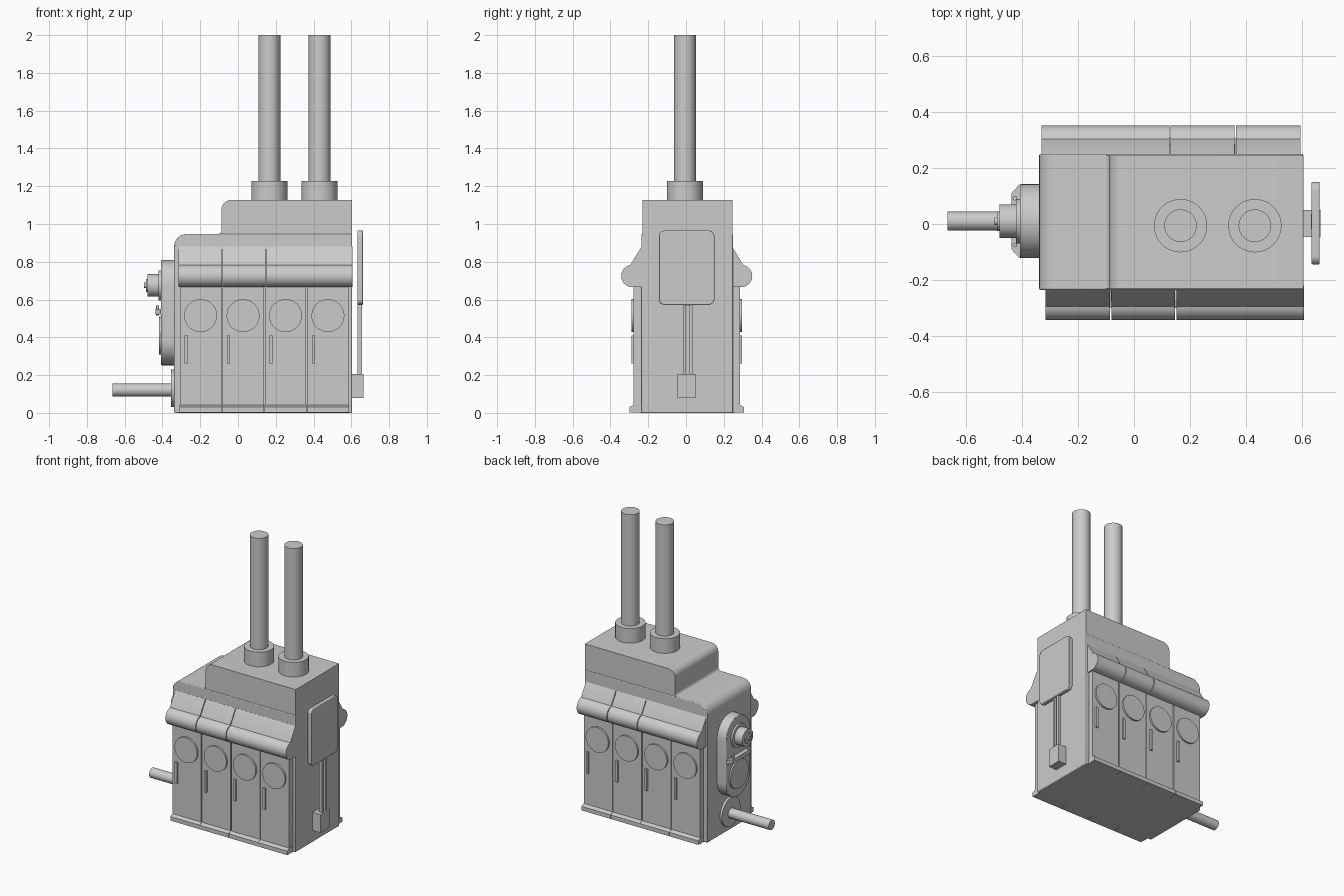
import bpy, bmesh
from math import sin, cos, radians, pi
from mathutils import Matrix

if "Cube" in bpy.data.objects:
    bpy.data.objects.remove(bpy.data.objects["Cube"])

IDENT = Matrix.Identity(4)
# half turn about the vertical centre line of the side fittings
TURN = Matrix.Translation((0.277, 0.008, 0)) @ Matrix.Rotation(pi, 4, 'Z')


def arc(cx, cy, r, a0, a1, n=10):
    return [(cx + r * cos(radians(a0 + (a1 - a0) * i / n)),
             cy + r * sin(radians(a0 + (a1 - a0) * i / n))) for i in range(n + 1)]


def rounded(u0, v0, u1, v1, r):
    return (arc(u1 - r, v1 - r, r, 0, 90) + arc(u0 + r, v1 - r, r, 90, 180)
            + arc(u0 + r, v0 + r, r, 180, 270) + arc(u1 - r, v0 + r, r, 270, 360))


def prism(name, pts, axis, a, b, mat=IDENT, bevel=0):
    """Extrude a closed 2D profile along an axis from a to b."""
    place = {'x': lambda u, v, w: (w, u, v), 'y': lambda u, v, w: (u, w, v),
             'z': lambda u, v, w: (u, v, w)}[axis]
    bm = bmesh.new()
    lo = [bm.verts.new(place(u, v, a)) for u, v in pts]
    hi = [bm.verts.new(place(u, v, b)) for u, v in pts]
    n = len(pts)
    bm.faces.new(lo)
    bm.faces.new(hi)
    for i in range(n):
        j = (i + 1) % n
        bm.faces.new((lo[i], lo[j], hi[j], hi[i]))
    bmesh.ops.remove_doubles(bm, verts=bm.verts, dist=1e-5)
    bmesh.ops.recalc_face_normals(bm, faces=bm.faces)
    bm.transform(mat)
    me = bpy.data.meshes.new(name)
    bm.to_mesh(me)
    bm.free()
    ob = bpy.data.objects.new(name, me)
    bpy.context.collection.objects.link(ob)
    if bevel:
        m = ob.modifiers.new("edge", 'BEVEL')
        m.width, m.segments, m.limit_method = bevel, 2, 'ANGLE'
    bpy.ops.object.select_all(action='DESELECT')
    ob.select_set(True)
    bpy.context.view_layer.objects.active = ob
    bpy.ops.object.shade_smooth_by_angle(angle=radians(32))
    return ob


def box(name, x0, x1, y0, y1, z0, z1, mat=IDENT, bevel=0):
    return prism(name, [(x0, y0), (x1, y0), (x1, y1), (x0, y1)], 'z', z0, z1, mat, bevel)


def cyl(name, u, v, r, axis, a, b, mat=IDENT, bevel=0):
    return prism(name, arc(u, v, r, 0, 360, 40)[:-1], axis, a, b, mat, bevel)


# main block and raised top housing
prism("engine_block", [(0.604, 0), (0.604, 0.947)] + arc(-0.273, 0.882, 0.065, 90, 180)
      + [(-0.338, 0)], 'y', -0.235, 0.25, bevel=0.005)
prism("top_housing", [(0.604, 0.92), (0.604, 1.127)] + arc(-0.037, 1.077, 0.05, 90, 180)
      + arc(-0.109, 0.969, 0.022, 0, -90, 6) + [(-0.109, 0.92)], 'y', -0.23, 0.245)

# exhaust stacks with collars
for i, x in enumerate((0.166, 0.431)):
    cyl(f"stack_collar_{i}", x, -0.006, 0.095, 'z', 1.12, 1.228)
    cyl(f"exhaust_stack_{i}", x, -0.006, 0.058, 'z', 1.2, 2.0)

# fittings on the two long sides
cover = ([(-0.22, 0.88), (-0.236, 0.88), (-0.294, 0.784)]
         + arc(-0.284, 0.725, 0.059, 100, 270, 14) + [(-0.22, 0.666)])
ledge = [(-0.22, 0), (-0.3, 0.002), (-0.3, 0.03), (-0.277, 0.042), (-0.22, 0.042)]
for side, mat in (("front", IDENT), ("back", TURN)):
    # segmented valve cover
    for i, (a, b) in enumerate(((-0.316, -0.086), (-0.081, 0.146), (0.151, 0.607))):
        prism(f"{side}_valve_cover_{i}", cover, 'x', a, b, mat)
    # access doors with round hatch and handle
    for i in range(4):
        x = -0.310 + 0.2247 * i
        box(f"{side}_door_{i}", x + 0.003, x + 0.2217, -0.277, -0.22, 0.03, 0.68, mat)
        cyl(f"{side}_hatch_{i}", x + 0.112, 0.515, 0.087, 'y', -0.289, -0.26, mat)
        box(f"{side}_handle_{i}", x + 0.027, x + 0.044, -0.289, -0.26, 0.262, 0.41, mat)
        prism(f"{side}_base_ledge_{i}", ledge, 'x', x + 0.001, x + 0.2237, mat)

# control panel, conduits and junction box on the right end
prism("control_panel", rounded(-0.144, 0.572, 0.15, 0.965, 0.03), 'x', 0.633, 0.662, bevel=0.004)
for i, y in enumerate((-0.009, 0.027)):
    box(f"conduit_{i}", 0.632, 0.656, y - 0.008, y + 0.008, 0.19, 0.6)
box("conduit_backing", 0.632, 0.642, -0.009, 0.027, 0.19, 0.6)
box("junction_box", 0.6, 0.665, -0.046, 0.05, 0.08, 0.206)

# gear casing on the left end
yc = 0.01
prism("gear_casing", arc(yc, 0.678, 0.132, 0, 180, 20) + arc(yc, 0.384, 0.132, 180, 360, 20),
      'x', -0.407, -0.33, bevel=0.004)
cyl("pump_flange", yc, 0.675, 0.08, 'x', -0.42, -0.4)
cyl("pump_hub", yc, 0.675, 0.06, 'x', -0.48, -0.41)
cyl("pump_cap", yc, 0.675, 0.035, 'x', -0.488, -0.47)
cyl("pump_tip", yc, 0.675, 0.014, 'x', -0.497, -0.48)
cyl("lower_cover", yc, 0.41, 0.1, 'x', -0.418, -0.4)
prism("clamp_bar", [(-0.4, yc - 0.13), (-0.41, yc - 0.13), (-0.437, yc - 0.1),
                    (-0.437, yc + 0.1), (-0.41, yc + 0.13), (-0.4, yc + 0.13)],
      'z', 0.522, 0.55)
for i, y in enumerate((-0.075, 0.092)):
    cyl(f"clamp_bolt_{i}", -0.425, y, 0.008, 'z', 0.515, 0.568)

# drive shaft
cyl("shaft_flange", yc, 0.13, 0.1, 'x', -0.354, -0.33)
cyl("drive_shaft", yc, 0.121, 0.034, 'x', -0.665, -0.33)
